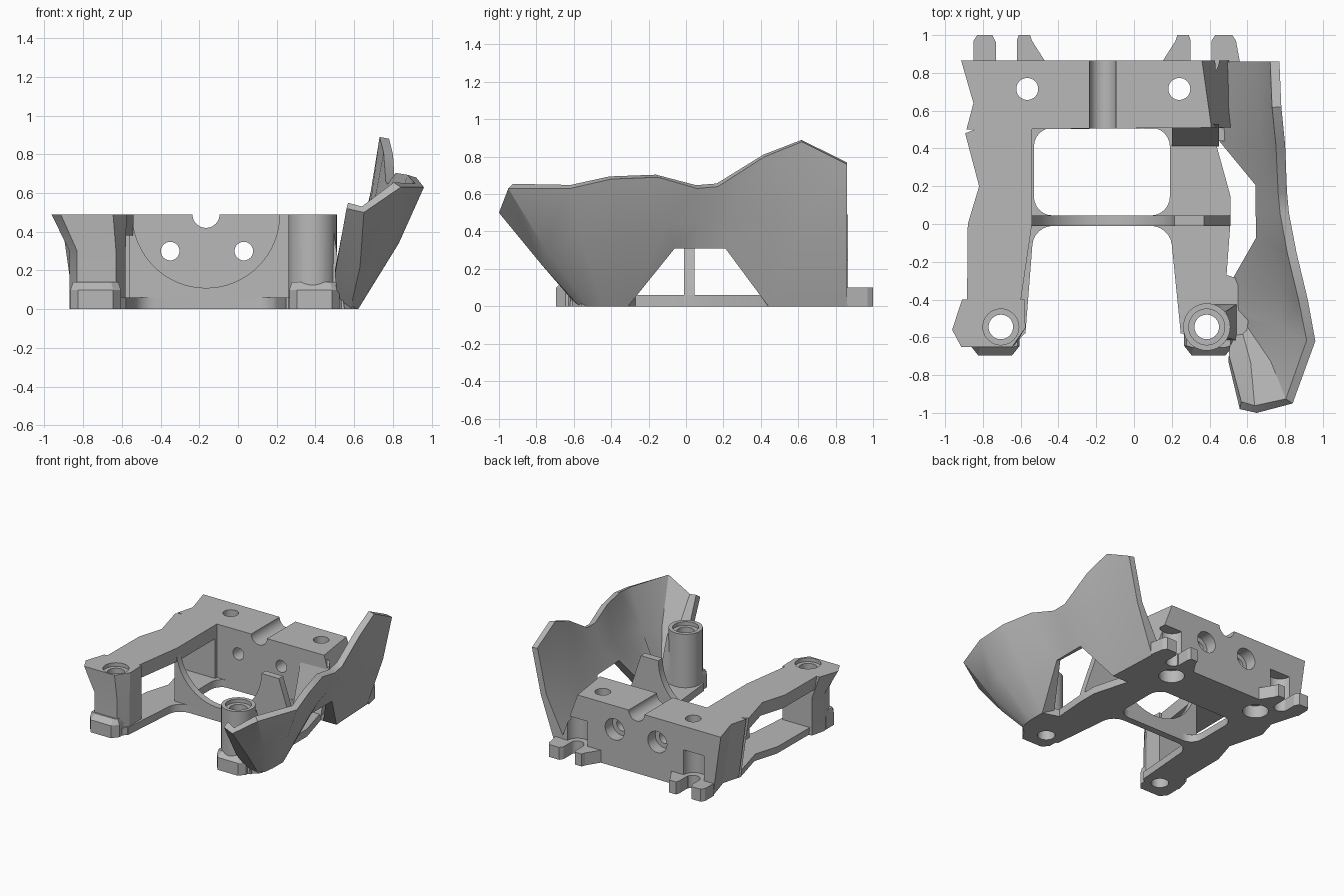
import bpy, bmesh, math

if "Cube" in bpy.data.objects:
    bpy.data.objects.remove(bpy.data.objects["Cube"])

grey = bpy.data.materials.new("plain grey")
grey.use_nodes = True
grey.diffuse_color = (0.48, 0.48, 0.48, 1)
grey.node_tree.nodes["Principled BSDF"].inputs["Base Color"].default_value = grey.diffuse_color


def finish(name, bm):
    bmesh.ops.recalc_face_normals(bm, faces=bm.faces)
    mesh = bpy.data.meshes.new(name)
    bm.to_mesh(mesh)
    bm.free()
    obj = bpy.data.objects.new(name, mesh)
    mesh.materials.append(grey)
    bpy.context.collection.objects.link(obj)
    return obj


def activate(obj):
    bpy.ops.object.select_all(action='DESELECT')
    obj.select_set(True)
    bpy.context.view_layer.objects.active = obj


def loft(name, low, high, to_3d, a, b, bevel=0):
    """Solid between two matching outlines at depths a and b."""
    bm = bmesh.new()
    rings = [[bm.verts.new(to_3d(p, t)) for p in pts] for pts, t in ((low, a), (high, b))]
    n = len(low)
    bm.faces.new(rings[0])
    bm.faces.new(rings[1])
    for i in range(n):
        j = (i + 1) % n
        bm.faces.new((rings[0][i], rings[0][j], rings[1][j], rings[1][i]))
    if bevel:
        upright = [bm.edges.get((rings[0][i], rings[1][i])) for i in range(n)]
        bmesh.ops.bevel(bm, geom=upright, offset=bevel, segments=6, profile=0.5, affect='EDGES')
    return finish(name, bm)


def plan(name, pts, z0, z1, top=None, bevel=0):
    return loft(name, pts, top or pts, lambda p, t: (p[0], p[1], t), z0, z1, bevel)


def along_y(name, pts, y0, y1):
    return loft(name, pts, pts, lambda p, t: (p[0], t, p[1]), y0, y1)


def along_x(name, pts, x0, x1):
    return loft(name, pts, pts, lambda p, t: (t, p[0], p[1]), x0, x1)


def rect(x0, x1, y0, y1):
    return [(x0, y0), (x1, y0), (x1, y1), (x0, y1)]


def circle(cx, cy, r, n=40):
    return [(cx + r * math.cos(math.tau * i / n), cy + r * math.sin(math.tau * i / n)) for i in range(n)]


def boolean(obj, others, operation='DIFFERENCE'):
    for other in others:
        mod = obj.modifiers.new("boolean", 'BOOLEAN')
        mod.operation, mod.object, mod.solver = operation, other, 'EXACT'
        activate(obj)
        bpy.ops.object.modifier_apply(modifier=mod.name)
        bpy.data.objects.remove(other)


def smooth(obj, degrees):
    activate(obj)
    bpy.ops.object.shade_smooth_by_angle(angle=math.radians(degrees))


def shifted(pts, dx):
    return [(x + dx, y) for x, y in pts]


mid_x, top_z, back_y = -0.165, 0.49, 0.865
left_post, right_post = (-0.705, -0.545), (0.385, -0.545)
pin_xs, bolt_xs = (-0.565, 0.24), (-0.675, 0.36)

# Base plate with two rounded openings
wave = [(-0.915, back_y), (-0.85, 0.64), (-0.894, 0.48), (-0.82, 0.2), (-0.88, 0), (-0.884, -0.41)]
base = plan("base_plate", shifted(wave, 0.07) + [
    (-0.86, -0.5), (-0.84, -0.65), (-0.64, -0.65), (-0.58, -0.58), (0.26, -0.58), (0.31, -0.65),
    (0.5, -0.65), (0.6, -0.56), (0.62, -0.31), (0.49, -0.27), (0.51, 0), (0.51, 0.15),
    (0.43, 0.44), (0.57, 0.44), (0.54, back_y)], 0, 0.06)
boolean(base, [
    plan("opening", rect(-0.53, 0.19, 0.045, 0.51), -0.1, 0.2, bevel=0.1),
    plan("gap", [(-0.6, -0.9), (0.28, -0.9), (0.19, -0.01), (-0.53, -0.01)], -0.1, 0.2, bevel=0.1)])

# Rear block with sloped ends
block = plan("rear_block", [(-0.845, back_y), (-0.78, 0.64), (-0.82, 0.5), (0.55, 0.51), (0.54, back_y)], 0, top_z,
             top=wave[:2] + [(-0.887, 0.5), (0.41, 0.51), (0.36, back_y)])
cuts = [along_y("groove", circle(mid_x, top_z, 0.07), 0.4, 1)]
for x in (-0.35, 0.03):
    cuts.append(along_y("cross_hole", circle(x, 0.3, 0.048), 0.4, 1))
    cuts.append(along_y("counterbore", circle(x, 0.3, 0.085), 0.77, 1))
for x in bolt_xs:
    cuts.append(plan("bolt_recess", circle(x, back_y, 0.09), 0.1, 0.3))
boolean(block, cuts)

# Rear slotted feet
for name, pts in (("outer_right", [(-0.85, 0.86), (-0.73, 0.86), (-0.73, 0.96), (-0.75, 1), (-0.83, 1), (-0.85, 0.97)]),
                  ("inner_right", [(-0.62, 0.86), (-0.47, 0.86), (-0.54, 0.97), (-0.55, 1), (-0.61, 1), (-0.62, 0.97)]),
                  ("inner_left", [(0.15, 0.86), (0.3, 0.86), (0.3, 0.97), (0.29, 1), (0.23, 1), (0.22, 0.97)]),
                  ("outer_left", [(0.41, 0.86), (0.56, 0.86), (0.54, 0.97), (0.52, 1), (0.43, 1), (0.41, 0.97)])):
    plan("rear_foot_" + name, pts, 0, 0.1)

# Side arm with an open window
arm_inner = [(-0.6, -0.41), (-0.54, 0), (-0.54, 0.51), (-0.82, 0.51)]
arm_top = wave[2:] + arm_inner
arm = plan("side_arm", shifted(wave[2:], 0.07) + arm_inner, 0, top_z, top=arm_top)
boolean(arm, [along_x("window", rect(-0.5, 0.48, 0.06, 0.38), -1.2, -0.3)])

# Cross web with a round cradle
web = along_y("cross_web", [(-0.56, 0), (0.51, 0), (0.51, 0.07), (0.37, top_z), (-0.56, top_z)], -0.01, 0.045)
boolean(web, [along_y("cradle", circle(mid_x, top_z, 0.38, 64), -0.2, 0.2)])

# Front posts: flared on the right, round on the left, each with a chamfered foot
post_top = [(-0.91, -0.4), (-0.963, -0.56), (-0.915, -0.65), (-0.645, -0.65), (-0.575, -0.55), (-0.58, -0.4)]
post_low = [(-0.84, -0.4), (-0.87, -0.52), (-0.83, -0.64), (-0.63, -0.64), (-0.58, -0.55), (-0.58, -0.4)]
right_col = plan("front_post_right", post_low, 0, 0.3)
boolean(right_col, [plan("flare", post_low, 0.3, top_z, top=post_top)], 'UNION')
left_col = plan("front_post_left", circle(*right_post, 0.125), 0, top_z)
boolean(left_col, [plan("buttress", rect(0.385, 0.55, -0.62, -0.42), 0, 0.44,
                        top=rect(0.385, 0.49, -0.6, -0.46))], 'UNION')
for post, (x, y) in ((right_col, left_post), (left_col, right_post)):
    x_foot = x - 0.03 if x < 0 else x + 0.01
    foot = [(x_foot + sx, y + sy) for sx, sy in
            ((-0.13, 0), (-0.13, -0.1), (-0.09, -0.15), (0.09, -0.15), (0.13, -0.1), (0.13, 0))]
    inset = [(x_foot + (px - x_foot) * 0.9, max(py, -0.655)) for px, py in foot]
    boolean(post, [plan("foot", foot, 0, 0.1), plan("foot_top", foot, 0.1, 0.14, top=inset)], 'UNION')
    boolean(post, [plan("screw_hole", circle(x, y, 0.065), -0.1, 0.6),
                   plan("screw_seat", circle(x, y, 0.095), 0.46, 0.6)])

# Holes shared by the base plate and the block
boolean(base, [plan("screw_hole", circle(x, y, 0.065), -0.1, 0.6) for x, y in (left_post, right_post)])
for part in (base, block):
    boolean(part, [plan("pin_hole", circle(x, 0.715, 0.058), -0.1, 0.6) for x in pin_xs]
            + [plan("pin_seat", circle(x, 0.715, 0.095), -0.1, 0.1) for x in pin_xs]
            + [plan("bolt_notch", circle(x, 0.88, 0.055), -0.1, 0.2) for x in bolt_xs])

# Gusset between the rear block and the open arm
along_x("arm_gusset", [(0.41, 0.05), (0.53, 0.05), (0.53, 0.45)], 0.2, 0.45)

# Faceted side shell: each column runs from lower edge to upper edge
columns = [
    ((0.52, -0.58, 0), (0.5, -0.73, 0.18), (0.56, -0.98, 0.52)),
    ((0.58, -0.57, 0), (0.63, -0.77, 0.22), (0.65, -1, 0.5)),
    ((0.61, -0.52, 0), (0.76, -0.75, 0.3), (0.84, -0.95, 0.63)),
    ((0.62, -0.44, 0), (0.83, -0.56, 0.34), (0.96, -0.62, 0.63)),
    ((0.62, -0.31, 0), (0.82, -0.33, 0.36), (0.92, -0.4, 0.68)),
    ((0.69, -0.06, 0.31), (0.78, -0.1, 0.44), (0.86, -0.15, 0.69)),
    ((0.69, 0.08, 0.31), (0.74, 0.08, 0.45), (0.82, 0.06, 0.63)),
    ((0.69, 0.21, 0.31), (0.74, 0.2, 0.48), (0.81, 0.17, 0.64)),
    ((0.57, 0.44, 0), (0.72, 0.42, 0.45), (0.8, 0.42, 0.8)),
    ((0.56, 0.62, 0), (0.71, 0.62, 0.45), (0.78, 0.62, 0.88)),
    ((0.55, 0.86, 0), (0.69, 0.86, 0.4), (0.77, 0.86, 0.76))]
bm = bmesh.new()
grid = [[bm.verts.new(p) for p in col] for col in columns]
for a, b in zip(grid, grid[1:]):
    for i in range(2):
        bm.faces.new((a[i], b[i], b[i + 1], a[i + 1]))
shell = finish("side_shell", bm)
if sum(f.normal.x for f in shell.data.polygons) < 0:
    shell.data.flip_normals()
solid = shell.modifiers.new("thickness", 'SOLIDIFY')
solid.thickness, solid.offset = 0.05, -1
activate(shell)
bpy.ops.object.modifier_apply(modifier=solid.name)

# Widen the foot of the shell where it meets the base
for v in shell.data.vertices:
    is_inner = v.index >= 3 * len(columns)
    if is_inner and v.index % 3 == 0 and v.co.z < 0.1:
        v.co.z = 0
        if v.co.y > -0.48:
            v.co.x -= 0.07
    v.co.z = max(v.co.z, 0)
    v.co.y = min(v.co.y, back_y)

# Soft shading on curved walls, crisp edges elsewhere
for part in (base, block, arm, web, left_col, right_col, shell):
    smooth(part, 28)
